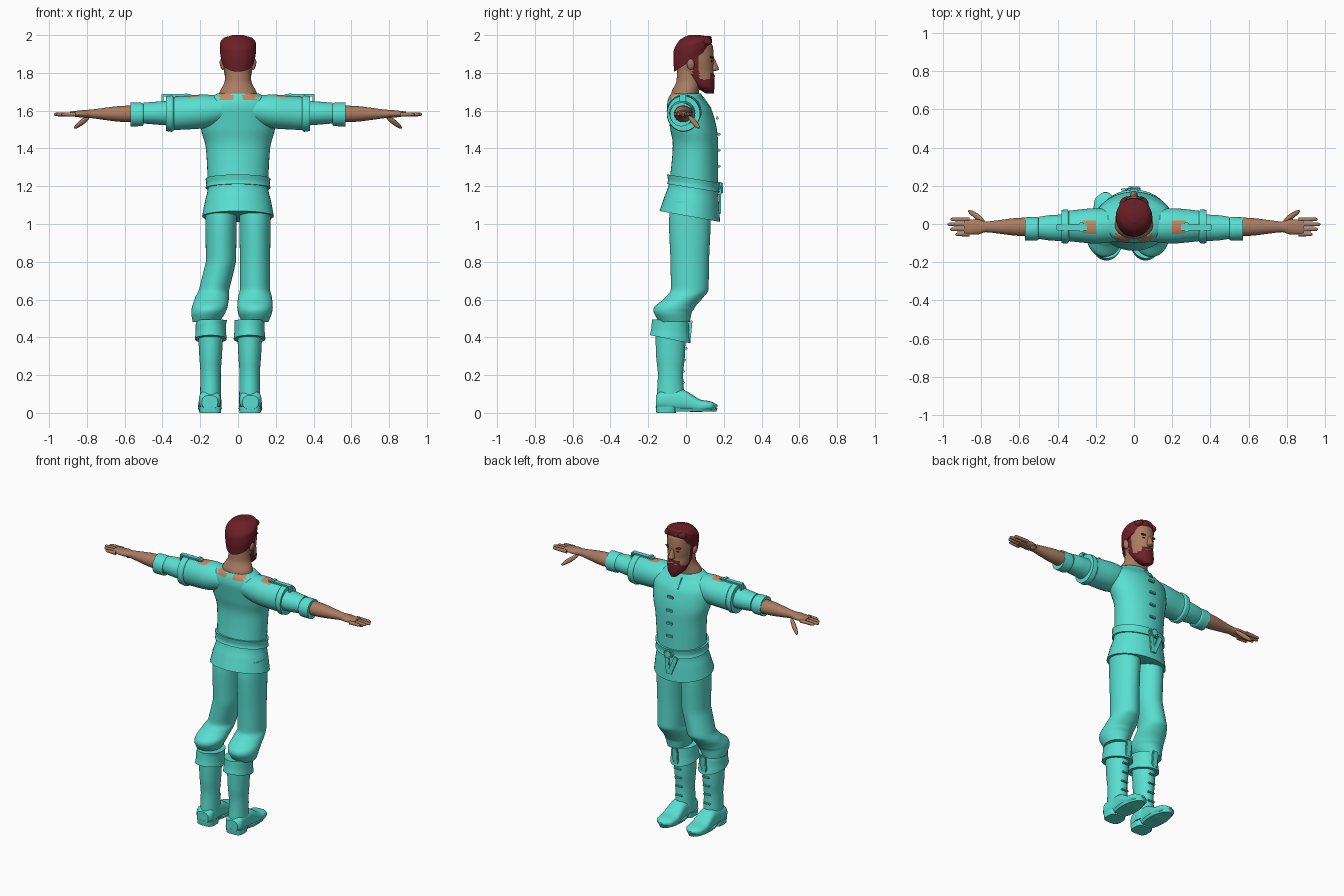
import bpy, bmesh, math
from mathutils import Euler, Matrix, Vector

cube = bpy.data.objects.get("Cube")
if cube:
    bpy.data.objects.remove(cube, do_unlink=True)


def material(name, red, green, blue):
    mat = bpy.data.materials.new(name)
    mat.use_nodes = True
    mat.diffuse_color = (red, green, blue, 1)
    shader = next(node for node in mat.node_tree.nodes if node.type == 'BSDF_PRINCIPLED')
    shader.inputs["Base Color"].default_value = mat.diffuse_color
    return mat


cloth = material("turquoise_cloth", .1, .74, .64)
skin = material("tan_skin", .4, .2, .12)
patch = material("orange_skin", .6, .24, .12)
hair = material("dark_red_hair", .15, .014, .02)
dark = material("dark_brown", .05, .03, .02)


def finish(name, bm, mats, paint=None):
    bmesh.ops.recalc_face_normals(bm, faces=bm.faces)
    for face in bm.faces:
        face.smooth = True
        if paint:
            face.material_index = int(paint(face.calc_center_median()))
    mesh = bpy.data.meshes.new(name)
    bm.to_mesh(mesh)
    bm.free()
    for mat in mats:
        mesh.materials.append(mat)
    mesh.set_sharp_from_angle(angle=math.radians(40))
    bpy.context.collection.objects.link(bpy.data.objects.new(name, mesh))


def refine(rows, steps):
    """Spline through the section rows that never overshoots them."""
    points = [Vector((*row, 0)[:4]) for row in rows]
    gaps = [after - before for before, after in zip(points, points[1:])]
    inner = [Vector([2 * a * b / (a + b) if a * b > 0 else 0 for a, b in zip(before, after)])
             for before, after in zip(gaps, gaps[1:])]
    slopes = [gaps[0], *inner, gaps[-1]]
    for i, gap in enumerate(gaps):
        for step in range(steps):
            t = step / steps
            u = 1 - t
            yield (points[i] + gap * t * t * (3 - 2 * t)
                   + slopes[i] * t * u * u - slopes[i + 1] * t * t * u)
    yield points[-1]


def loft(name, rows, mats, axis='Z', centre=(0, 0), side=1, paint=None, segs=40, steps=6,
         power=1, splay=0, tilt=(0, 0)):
    """Rows hold position, two radii and an optional shift of the second centre."""
    bm = bmesh.new()
    rings = []
    sections = list(refine(rows, steps))
    for index, (place, width, depth, shift) in enumerate(sections):
        lean = tilt[0] + (tilt[1] - tilt[0]) * index / (len(sections) - 1)
        spread = splay * min(1, max(0, (.8 - place) * 3)) if axis == 'Z' else splay
        ring = []
        for seg in range(segs):
            angle = math.tau * seg / segs
            cos, sin = math.cos(angle), math.sin(angle)
            out = depth * math.copysign(abs(sin) ** power, sin)
            u = centre[0] + width * math.copysign(abs(cos) ** power, cos)
            v = centre[1] + shift + out
            x, y, z = {'X': (place, u, v), 'Y': (u, place, v), 'Z': (u, v, place + lean * out)}[axis]
            ring.append(bm.verts.new((side * (x + spread), y, z)))
        rings.append(ring)
    for low, high in zip(rings, rings[1:]):
        for seg in range(segs):
            bm.faces.new((low[seg - 1], low[seg], high[seg], high[seg - 1]))
    bm.faces.new(rings[0])
    bm.faces.new(rings[-1])
    finish(name, bm, mats, paint)


def place_shape(bm, centre, size, turn):
    bm.transform(Matrix.LocRotScale(Vector(centre), Euler(turn), Vector(size)))


def ball(name, centre, radii, mat, turn=(0, 0, 0)):
    bm = bmesh.new()
    bmesh.ops.create_uvsphere(bm, u_segments=16, v_segments=10, radius=1)
    place_shape(bm, centre, radii, turn)
    finish(name, bm, [mat])


def box(name, centre, size, turn=(0, 0, 0)):
    bm = bmesh.new()
    bmesh.ops.create_cube(bm, size=1)
    place_shape(bm, centre, size, turn)
    bmesh.ops.bevel(bm, geom=bm.edges[:], offset=min(size) / 4, segments=2, affect='EDGES')
    finish(name, bm, [cloth])


def collar_skin(point):
    return point.z > 1.66 and point.y < -.05 and .03 < abs(point.x) < .1


def shoulder_skin(point):
    return point.z > 1.63 and .21 < abs(point.x) < .26 and abs(point.y + .02) < .035


def beard_area(point):
    across = abs(point.x)
    chin = point.y > .02 and point.z < 1.78 - across / 4 + max(0, .09 - point.y) / 2
    moustache = point.y > .09 and across < .045 and abs(point.z - 1.8 + across * .4) < .01
    goatee = point.y > .1 and .03 < across < .046 and point.z < 1.8
    sideburn = .035 < point.y < .07 and point.z < 1.92
    return chin or moustache or goatee or sideburn


# Tunic with a flared hem and bare skin at the collar
loft("tunic", [(1.04, .19, .16, -.02), (1.12, .175, .145, -.01), (1.2, .16, .13),
               (1.4, .17, .12, .01), (1.5, .195, .125), (1.6, .205, .12, -.02),
               (1.67, .15, .09, -.04), (1.69, .11, .08, -.04)],
     [cloth, patch], centre=(0, .04), paint=collar_skin, tilt=(-.18, 0))
# Belt, knot and hanging ends
loft("belt", [(1.19, .172, .14), (1.21, .168, .136), (1.24, .172, .14)],
     [cloth], centre=(0, .04), tilt=(-.16, -.16))
box("belt_knot", (0, .18, 1.19), (.06, .03, .05), turn=(0, .5, 0))
for word, x, lean in (("left", .01, .1), ("right", -.03, -.4)):
    box(word + "_belt_end", (x, .18, 1.12), (.03, .01, .13), turn=(0, lean, 0))
# Front placket and fasteners
box("collar_flap", (-.02, .11, 1.64), (.03, .01, .08), turn=(.6, 0, 0))
for i in range(4):
    box(f"tunic_tab_{i}", (0, .165 + .01 * (i > 0), 1.56 - i * .085), (.045, .014, .016))

# Neck, head with painted beard, and hair
loft("neck", [(1.62, .11, .075, -.02), (1.69, .1, .073, -.02), (1.76, .07, .065), (1.84, .065, .06)],
     [skin], centre=(0, .015))
loft("head", [(1.69, .02, .02, .08), (1.73, .058, .054, .05), (1.78, .069, .083, .02),
              (1.82, .075, .098), (1.88, .08, .1), (1.94, .08, .095), (1.98, .05, .06)],
     [skin, hair], centre=(0, .047), paint=beard_area, segs=64, steps=8)
loft("hair", [(1.87, .088, .097), (1.92, .096, .102), (1.95, .096, .1), (1.98, .08, .085, .01),
              (2, .03, .03, .01)], [hair], centre=(0, .035), tilt=(.66, 0))
for i in range(4):
    x = (i - 1.5) * .034
    ball(f"hair_lock_{i}", (x, .1, 1.965), (.026, .038, .022), hair, (0, x * 4, 0))
loft("nose", [(1.81, .012, .015), (1.82, .019, .024, .01), (1.875, .01, .012)],
     [skin], centre=(0, .14), segs=16)
ball("lower_lip", (0, .146, 1.783), (.02, .008, .006), patch)

for side, word in ((1, "left"), (-1, "right")):
    # Facial details and ears
    ball(word + "_eye", (side * .03, .133, 1.862), (.013, .008, .006), dark)
    ball(word + "_brow", (side * .034, .134, 1.882), (.022, .01, .006), hair, (0, -side * .15, 0))
    ball(word + "_ear", (side * .084, .025, 1.845), (.012, .02, .03), skin, (0, side * .2, 0))

    # Wide upper sleeve with a rolled end, then a narrow rolled sleeve
    loft(word + "_upper_sleeve", [(.08, .08, .07, .02), (.2, .092, .09, .01), (.34, .08, .088)],
         [cloth, patch], 'X', (-.01, 1.585), side, shoulder_skin)
    loft(word + "_upper_roll", [(.34, .08, .088), (.35, .089, .097), (.38, .087, .093)],
         [cloth], 'X', (-.013, 1.585), side, steps=3)
    loft(word + "_lower_sleeve", [(.36, .07, .066), (.44, .066, .06), (.5, .057, .055)],
         [cloth], 'X', (-.02, 1.587), side)
    loft(word + "_lower_roll", [(.5, .057, .055), (.51, .062, .062), (.57, .06, .063)],
         [cloth], 'X', (-.025, 1.58), side, steps=3)
    # Shoulder strap and buckle
    box(word + "_shoulder_strap", (side * .325, -.018, 1.682), (.16, .034, .012))
    box(word + "_strap_end", (side * .4, -.018, 1.665), (.012, .034, .045))
    box(word + "_strap_buckle", (side * .275, -.018, 1.686), (.022, .05, .012))

    # Forearm, palm, fingers and thumb
    loft(word + "_forearm", [(.53, .05, .045), (.62, .046, .042), (.7, .036, .033),
                             (.775, .028, .023), (.82, .04, .02), (.89, .038, .012)],
         [skin], 'X', (-.015, 1.583), side)
    for i, tip in enumerate((.935, .962, .975, .96)):
        loft(f"{word}_finger_{i}", [(.86, .011, .012), (tip - .01, .009, .009), (tip, .003, .003)],
             [skin], 'X', (i * .026 - .054, 1.58), side, segs=12, steps=3)
    ball(word + "_thumb", (side * .825, .042, 1.54), (.062, .014, .014), skin,
         (0, side * .58, side * .6))

    # Trousers bloused over the knee; the right leg stands wider
    splay = .083 if side < 0 else 0
    leg = dict(side=side, splay=splay)
    loft(word + "_trouser_leg", [(1.12, .085, .1), (1, .083, .11), (.8, .08, .102), (.66, .08, .1),
                                 (.61, .09, .1, -.03), (.56, .094, .108, -.08), (.53, .09, .1, -.09),
                                 (.48, .07, .08, -.08)],
         [cloth], centre=(.09, .02), **leg)
    # Boot cuff, shaft, foot, sole and heel
    loft(word + "_boot_cuff", [(.49, .08, .097), (.44, .08, .1), (.39, .084, .108)],
         [cloth], centre=(.061, -.083), tilt=(-.05, -.2), **leg)
    loft(word + "_boot_shaft", [(.42, .066, .08), (.3, .06, .076), (.2, .054, .067), (.04, .057, .077)],
         [cloth], centre=(.062, -.082), **leg)
    loft(word + "_boot_foot", [(-.16, .042, .035, .02), (-.13, .058, .05, .03), (-.03, .055, .058, .03),
                               (.08, .062, .032), (.13, .055, .024), (.166, .012, .006)],
         [cloth], 'Y', (.066, .037), power=.75, **leg)
    loft(word + "_sole", [(.008, .056, .125), (.026, .064, .133)],
         [cloth], centre=(.066, .035), steps=1, **leg)
    loft(word + "_heel", [(0, .056, .052), (.035, .06, .056)],
         [cloth], centre=(.064, -.105), steps=1, power=.6, **leg)
    # Cuff strap and ankle laces
    x = side * (.062 + splay)
    box(word + "_cuff_strap", (x, .022, .435), (.04, .014, .11), turn=(-.1, 0, 0))
    for i in range(4):
        box(f"{word}_boot_lace_{i}", (x, max(0, i - 1) * .006 - .012, .16 + i * .06), (.05, .014, .01))
